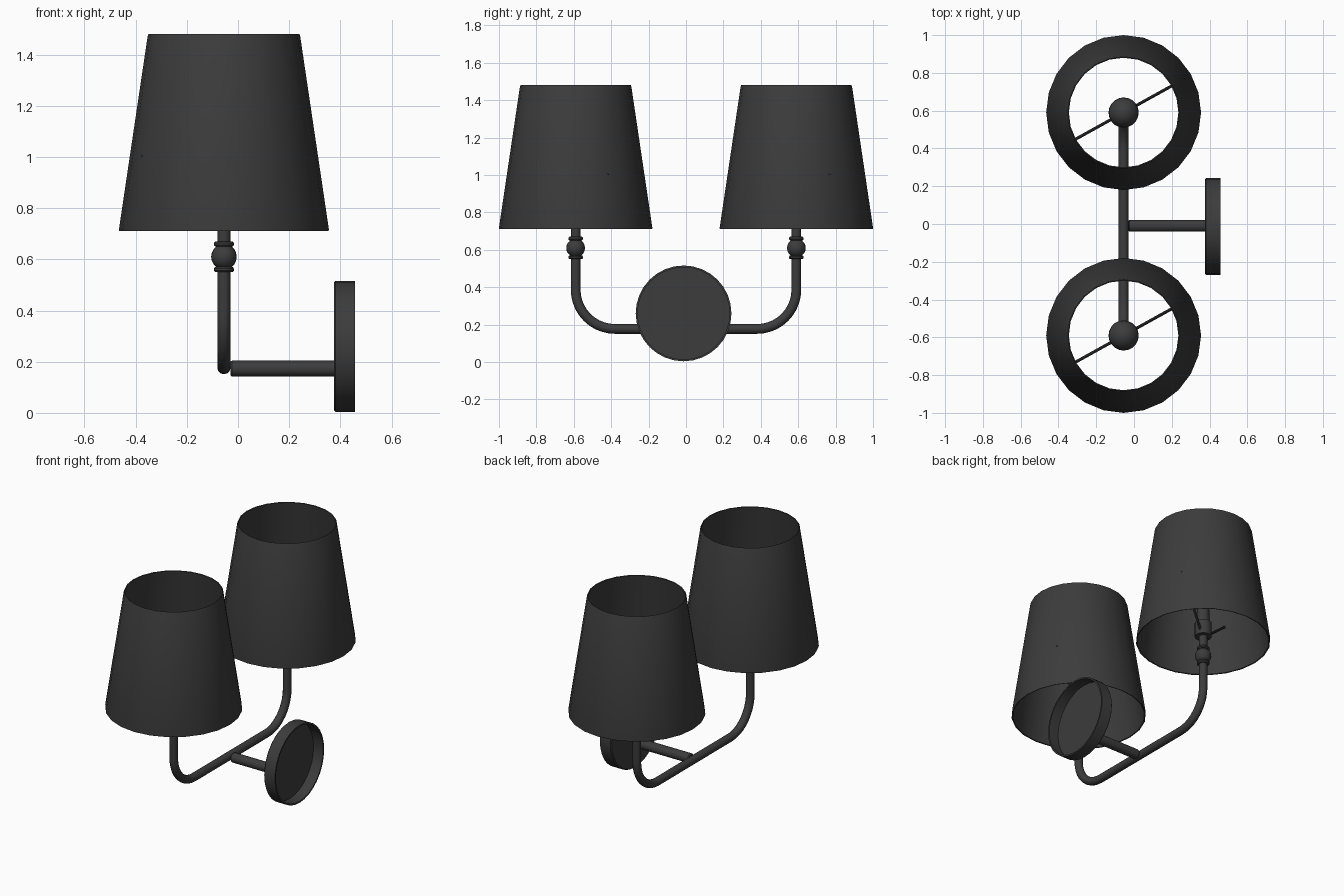
import bpy, bmesh, math
from mathutils import Vector, Matrix

if "Cube" in bpy.data.objects:
    bpy.data.objects.remove(bpy.data.objects["Cube"])

metal = bpy.data.materials.new("charcoal")
metal.use_nodes = True
colour = (0.045, 0.045, 0.045, 1)
metal.diffuse_color = colour
metal.node_tree.nodes["Principled BSDF"].inputs["Base Color"].default_value = colour

LAMP_X, LAMP_Y = -0.055, 0.59
ARM_Z, PLATE_Y = 0.177, -0.013


def finish(ob):
    ob.data.materials.clear()
    ob.data.materials.append(metal)
    bpy.ops.object.select_all(action="DESELECT")
    ob.select_set(True)
    bpy.context.view_layer.objects.active = ob
    bpy.ops.object.shade_smooth_by_angle(angle=math.radians(35))


def lathe(name, profile, place, sides=24, closed=False):
    """Turn (radius, height) points around the local z axis."""
    bm = bmesh.new()
    verts = [bm.verts.new((r, 0, z)) for r, z in profile]
    pairs = list(zip(verts, verts[1:]))
    if closed:
        pairs.append((verts[-1], verts[0]))
    edges = [bm.edges.new(p) for p in pairs]
    bmesh.ops.spin(bm, geom=verts + edges, cent=(0, 0, 0), axis=(0, 0, 1),
                   angle=math.tau, steps=sides, use_duplicate=False)
    bmesh.ops.remove_doubles(bm, verts=bm.verts, dist=0.0002)
    bmesh.ops.recalc_face_normals(bm, faces=bm.faces)
    bm.transform(place)
    mesh = bpy.data.meshes.new(name)
    bm.to_mesh(mesh)
    bm.free()
    ob = bpy.data.objects.new(name, mesh)
    bpy.context.collection.objects.link(ob)
    finish(ob)


def tube(name, points, radius, resolution=4):
    """Sweep a round section along a path."""
    curve = bpy.data.curves.new(name, "CURVE")
    curve.dimensions = "3D"
    curve.bevel_depth = radius
    curve.bevel_resolution = resolution
    curve.use_fill_caps = True
    spline = curve.splines.new("POLY")
    spline.points.add(len(points) - 1)
    for p, co in zip(spline.points, points):
        p.co = (*co, 1)
    ob = bpy.data.objects.new(name, curve)
    bpy.context.collection.objects.link(ob)
    bpy.ops.object.select_all(action="DESELECT")
    ob.select_set(True)
    bpy.context.view_layer.objects.active = ob
    bpy.ops.object.convert(target="MESH")
    finish(bpy.context.view_layer.objects.active)


def ball(radius, height, start=-90, end=90, steps=10):
    """Profile points of a sphere between two latitudes."""
    angles = [math.radians(start + (end - start) * i / steps) for i in range(steps + 1)]
    return [(radius * math.cos(a), height + radius * math.sin(a)) for a in angles]


# U-shaped arm carrying both lamps
BEND = 0.21
half = []
for i in range(11):
    a = math.radians(9 * i)
    half.append((LAMP_Y - BEND + BEND * math.sin(a), ARM_Z + BEND - BEND * math.cos(a)))
half.append((LAMP_Y, 0.76))
path = [(-y, z) for y, z in reversed(half)] + half
tube("arm", [(LAMP_X, y, z) for y, z in path], 0.026)

# Wall plate: shallow cup open toward the wall, with its stem
toward_wall = Matrix.Rotation(math.radians(90), 4, "Y")
lathe("wall_plate",
      [(0, 0), (0.25, 0), (0.256, 0.006), (0.256, 0.082), (0.246, 0.082),
       (0.246, 0.012), (0, 0.012)],
      Matrix.Translation((0.375, PLATE_Y, 0.26)) @ toward_wall, 32)
lathe("plate_stem",
      [(0, 0), (0.026, 0), (0.031, 0.006), (0.031, 0.41), (0, 0.41)],
      Matrix.Translation((-0.03, -0.01, 0.173)) @ toward_wall, 20)

for side, label in ((1, "back"), (-1, "front")):
    base = Matrix.Translation((LAMP_X, side * LAMP_Y, 0))

    # Ornament: ball between two thin collars
    lathe(label + "_ball", ball(0.05, 0.61), base, 20)
    for z, spot in ((0.56, "lower"), (0.66, "upper")):
        lathe(f"{label}_{spot}_collar",
              [(0, z - 0.01), (0.034, z - 0.01), (0.039, z - 0.004), (0.039, z + 0.004),
               (0.034, z + 0.01), (0, z + 0.01)], base, 20)

    # Socket and bulb
    lathe(label + "_socket",
          [(0, 0.745), (0.052, 0.745), (0.052, 0.84), (0.038, 0.84), (0.038, 0.93),
           (0, 0.93)], base, 20)
    lathe(label + "_bulb", [(0, 0.92), (0.034, 0.92)] + ball(0.08, 1.04, -60, 90), base, 20)

    # Slanted wires from the socket up to the shade wall
    for turn, spot in ((29, "left"), (209, "right")):
        out = Vector((math.cos(math.radians(turn)), math.sin(math.radians(turn)), 0))
        centre = Vector((LAMP_X, side * LAMP_Y, 0))
        tube(f"{label}_{spot}_wire",
             [centre + out * 0.04 + Vector((0, 0, 0.77)),
              centre + out * 0.365 + Vector((0, 0, 1.01))], 0.008, 2)

    # Tapered thin shade, open at both ends
    lathe(label + "_shade",
          [(0.409, 0.71), (0.41, 0.718), (0.298, 1.472), (0.295, 1.48), (0.29, 1.478),
           (0.402, 0.712)], base, 24, closed=True)
